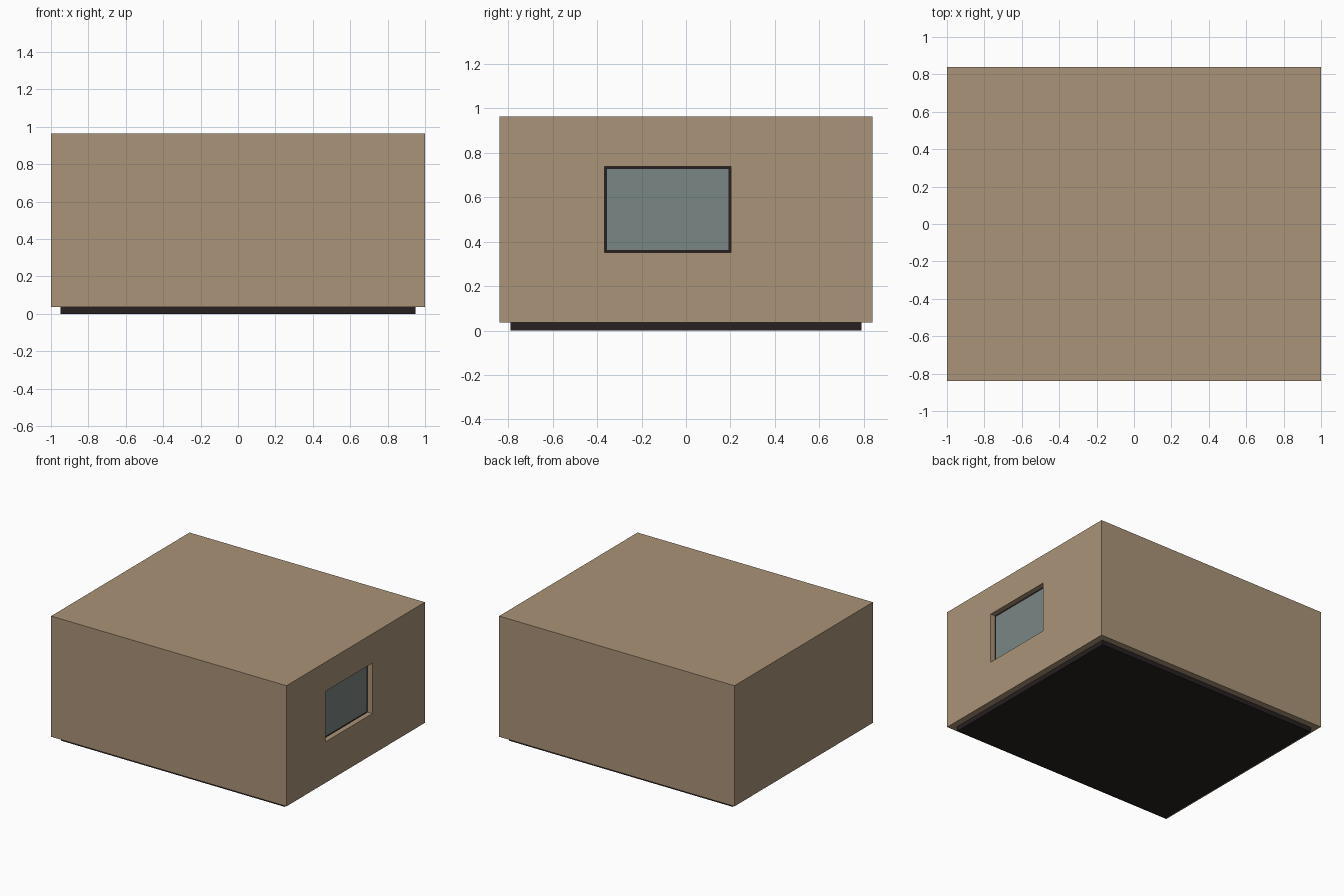
import bpy, bmesh

if "Cube" in bpy.data.objects:
    bpy.data.objects.remove(bpy.data.objects["Cube"])


def material(name, color):
    m = bpy.data.materials.new(name)
    m.diffuse_color = (*color, 1)
    m.use_nodes = True
    m.node_tree.nodes["Principled BSDF"].inputs["Base Color"].default_value = m.diffuse_color
    return m


tan = material("tan wall", (0.402, 0.292, 0.188))
dark = material("dark trim", (0.020, 0.014, 0.015))
glass = material("grey glass", (0.195, 0.238, 0.231))


def box_mesh(lo, hi):
    bm = bmesh.new()
    bmesh.ops.create_cube(bm, size=1)
    for v in bm.verts:
        v.co = [hi[i] if v.co[i] > 0 else lo[i] for i in range(3)]
    return bm


def finish(bm, name, mats):
    me = bpy.data.meshes.new(name)
    bm.normal_update()
    bm.to_mesh(me)
    bm.free()
    for m in mats:
        me.materials.append(m)
    ob = bpy.data.objects.new(name, me)
    bpy.context.collection.objects.link(ob)
    return ob


def inner_ring(bm, face, x, y0, y1, z0, z1):
    """Inset the face and place its inner rectangle; returns the ring faces."""
    c = face.calc_center_median()
    ring = bmesh.ops.inset_individual(bm, faces=[face], thickness=0.005)["faces"]
    for v in face.verts:
        v.co = (x, y1 if v.co.y > c.y else y0, z1 if v.co.z > c.z else z0)
    return [f for f in ring if f != face]


# Main block with a recessed window on the right side
bm = box_mesh((-1, -0.84, 0.036), (1, 0.84, 0.963))
win = max(bm.faces, key=lambda f: f.calc_center_median().x)
y0, y1, z0, z1, t = -0.366, 0.202, 0.351, 0.738, 0.011
inner_ring(bm, win, 1.0, y0, y1, z0, z1)       # wall around the opening
inner_ring(bm, win, 0.96, y0, y1, z0, z1)      # jambs of the recess
for f in inner_ring(bm, win, 0.96, y0 + t, y1 - t, z0 + t, z1 - t):
    f.material_index = 1                       # dark window frame
win.material_index = 2                         # glass pane
finish(bm, "main_block_with_window", [tan, dark, glass])

# Dark plinth under the block
finish(box_mesh((-0.95, -0.79, 0), (0.95, 0.79, 0.036)), "base_plinth", [dark])
